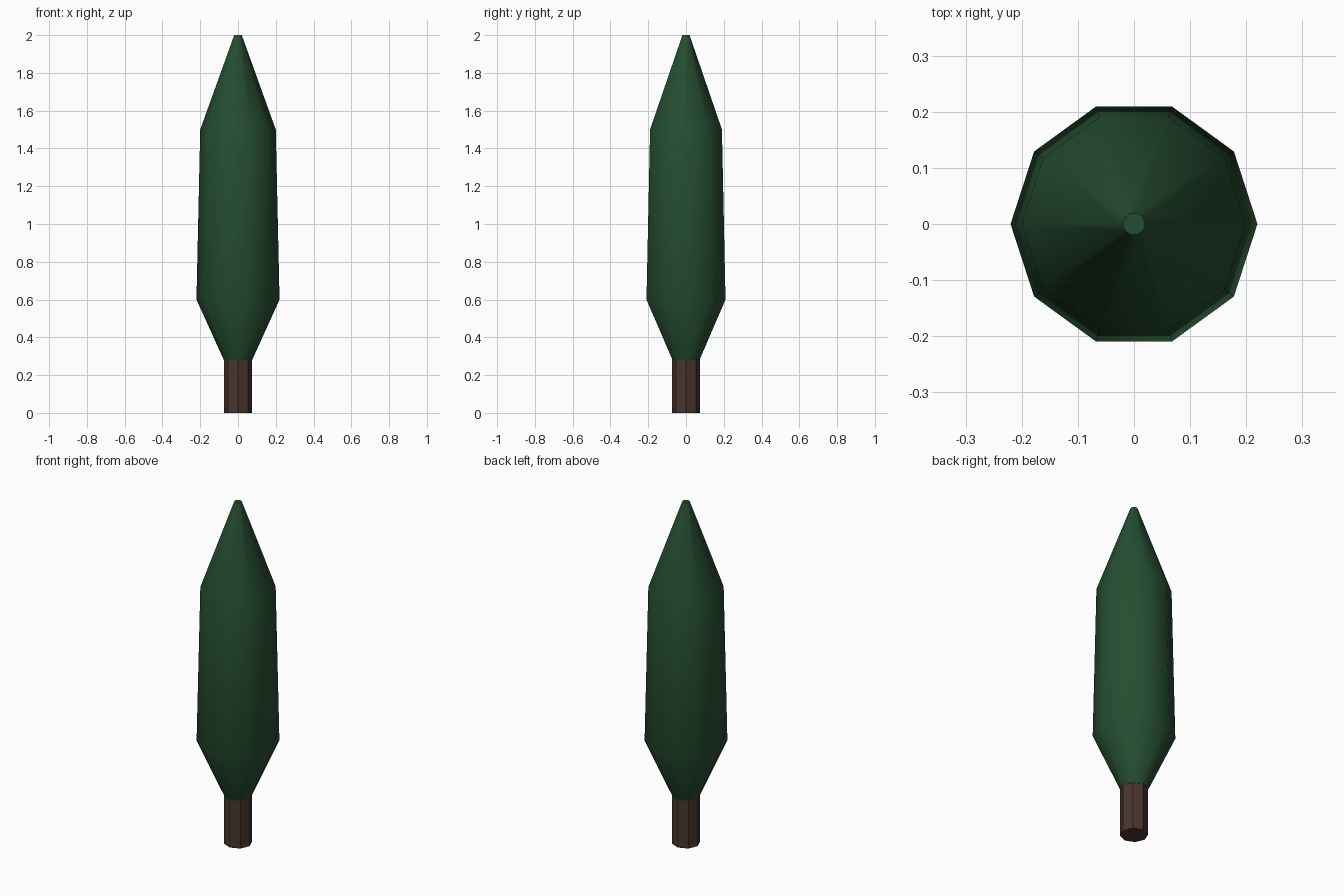
import bpy, bmesh
from math import cos, sin, tau, radians

cube = bpy.data.objects.get("Cube")
if cube:
    bpy.data.objects.remove(cube, do_unlink=True)


def material(name, rgb):
    m = bpy.data.materials.new(name)
    m.use_nodes = True
    color = (*rgb, 1)
    m.diffuse_color = color
    bsdf = m.node_tree.nodes["Principled BSDF"]
    bsdf.inputs["Base Color"].default_value = color
    bsdf.inputs["Roughness"].default_value = 0.9
    return m


def lathe(name, profile, sides, mat, smooth_angle=None):
    """Closed faceted solid from (radius, height) rings."""
    bm = bmesh.new()
    rings = [[bm.verts.new((r * cos(tau * i / sides), r * sin(tau * i / sides), z))
              for i in range(sides)] for r, z in profile]
    for low, high in zip(rings, rings[1:]):
        for i in range(sides):
            j = (i + 1) % sides
            bm.faces.new((low[i], low[j], high[j], high[i]))
    bm.faces.new(rings[0][::-1])
    bm.faces.new(rings[-1])
    mesh = bpy.data.meshes.new(name)
    bm.to_mesh(mesh)
    bm.free()
    mesh.materials.append(mat)
    obj = bpy.data.objects.new(name, mesh)
    bpy.context.collection.objects.link(obj)
    if smooth_angle:
        bpy.ops.object.select_all(action="DESELECT")
        obj.select_set(True)
        bpy.context.view_layer.objects.active = obj
        bpy.ops.object.shade_smooth_by_angle(angle=radians(smooth_angle))
    return obj


bark = material("dark_bark", (0.065, 0.036, 0.027))
needles = material("dark_green", (0.018, 0.075, 0.030))

# Eight-sided trunk running up into the foliage
lathe("trunk", [(0.075, 0), (0.075, 0.35)], 8, bark)

# Tall ten-sided foliage: flared base, long body, pointed tip
lathe("foliage", [(0.075, 0.28), (0.22, 0.6), (0.20, 1.5), (0.02, 2.0)],
      10, needles, 50)
